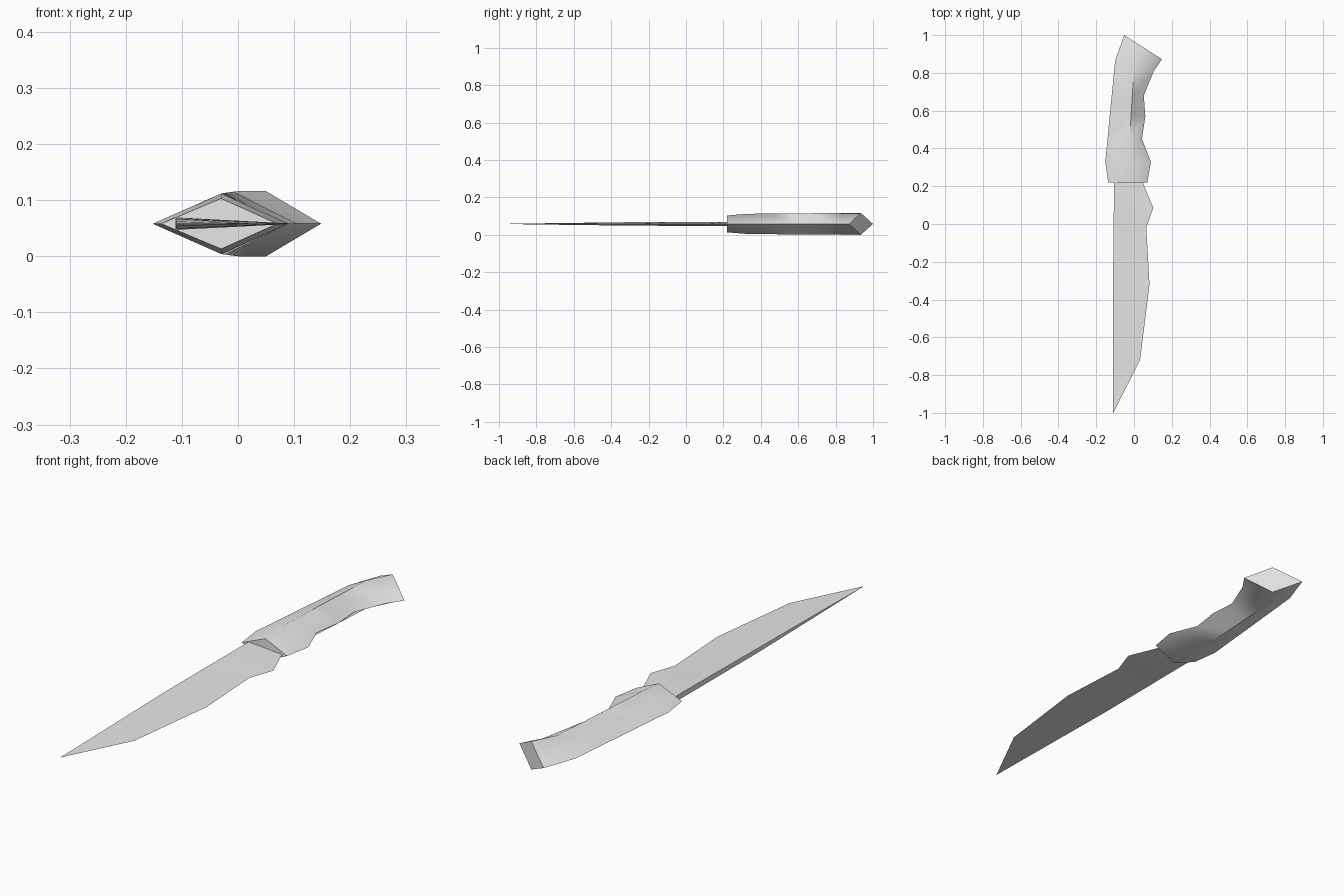
import bpy, bmesh, math

cube = bpy.data.objects.get("Cube")
if cube:
    bpy.data.objects.remove(cube, do_unlink=True)

MID = 0.058  # height of the symmetry plane

grey = bpy.data.materials.new("light grey")
grey.use_nodes = True
colour = (0.8, 0.8, 0.8, 1.0)
grey.diffuse_color = colour
grey.node_tree.nodes["Principled BSDF"].inputs["Base Color"].default_value = colour


def loft(name, rings, tip=None):
    """Skin equal-length rings of points, ending in a cap or a single tip."""
    bm = bmesh.new()
    loops = [[bm.verts.new(p) for p in ring] for ring in rings]
    n = len(loops[0])
    for a, b in zip(loops, loops[1:]):
        for i in range(n):
            j = (i + 1) % n
            bm.faces.new((a[i], a[j], b[j], b[i]))
    bm.faces.new(loops[0])
    if tip:
        t = bm.verts.new(tip)
        for i in range(n):
            bm.faces.new((loops[-1][i], loops[-1][(i + 1) % n], t))
    else:
        bm.faces.new(loops[-1])
    bmesh.ops.recalc_face_normals(bm, faces=bm.faces)
    mesh = bpy.data.meshes.new(name)
    bm.to_mesh(mesh)
    bm.free()
    mesh.materials.append(grey)
    obj = bpy.data.objects.new(name, mesh)
    bpy.context.collection.objects.link(obj)
    return obj


# Blade: wedge section, thick at the spine and sharp at the edge
# (y, spine x, edge x, half thickness of the spine)
blade_rows = [
    (0.235, -0.106, 0.040, 0.0110),
    (0.085, -0.107, 0.102, 0.0108),
    (-0.02, -0.108, 0.065, 0.0105),
    (-0.32, -0.111, 0.082, 0.0090),
    (-0.72, -0.110, 0.032, 0.0040),
]
loft("blade",
     [[(s, y, MID + h), (e, y, MID), (s, y, MID - h)] for y, s, e, h in blade_rows],
     tip=(-0.11, -1.0, MID))

# Handle: diamond sections with finger grooves and a slanted flared butt
# (left point, ridge point, right point, half height)
handle_rows = [
    ((-0.137, 0.22), (-0.030, 0.22), (0.070, 0.22), 0.045),
    ((-0.152, 0.33), (-0.030, 0.33), (0.090, 0.33), 0.054),
    ((-0.140, 0.45), (-0.023, 0.45), (0.042, 0.45), 0.055),
    ((-0.129, 0.57), (-0.016, 0.57), (0.060, 0.57), 0.056),
    ((-0.118, 0.68), (-0.009, 0.68), (0.052, 0.68), 0.057),
    ((-0.100, 0.865), (0.000, 0.835), (0.105, 0.81), 0.058),
    ((-0.052, 1.00), (0.050, 0.935), (0.148, 0.872), 0.058),
]
handle = loft("handle",
              [[(*l, MID), (*m, MID + h), (*r, MID), (*m, MID - h)]
               for l, m, r, h in handle_rows])

# Soft shading along the grip, crisp at the outline
bpy.ops.object.select_all(action='DESELECT')
handle.select_set(True)
bpy.context.view_layer.objects.active = handle
bpy.ops.object.shade_smooth_by_angle(angle=math.radians(60))
